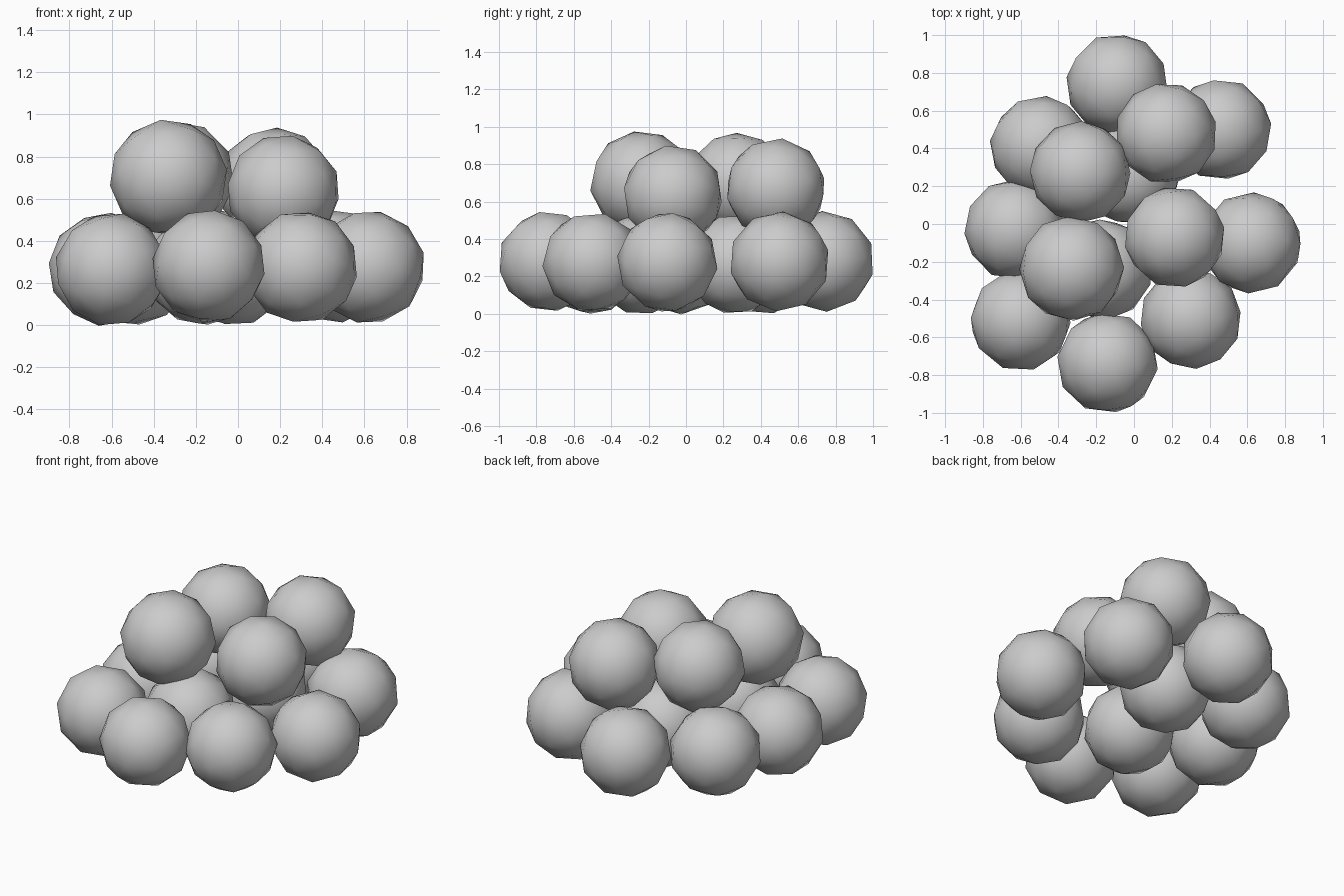
import bpy, math, random

if "Cube" in bpy.data.objects:
    bpy.data.objects.remove(bpy.data.objects["Cube"])

random.seed(4)
R = 0.27

# Ball centres: a ground layer and a layer resting in its hollows
lower = [(-0.09, 0.74, 0.28), (0.46, 0.50, 0.28), (0.62, -0.10, 0.275),
         (0.30, -0.50, 0.275), (-0.14, -0.735, 0.28), (-0.60, -0.51, 0.265),
         (-0.63, -0.03, 0.265), (-0.495, 0.41, 0.265),
         (-0.02, 0.265, 0.265), (-0.17, -0.24, 0.265)]
upper = [(0.17, 0.48, 0.67), (-0.285, 0.275, 0.70),
         (-0.33, -0.235, 0.70), (0.215, -0.07, 0.635)]


def ball(name, centre, radius):
    """Coarse round ball, randomly turned, smooth shaded."""
    turn = [random.uniform(0, 2 * math.pi) for _ in range(3)]
    bpy.ops.mesh.primitive_ico_sphere_add(subdivisions=2, radius=radius,
                                          location=centre, rotation=turn)
    obj = bpy.context.object
    obj.name = name
    bpy.ops.object.shade_smooth()


for i, c in enumerate(lower):
    ball(f"lower_ball_{i + 1}", c, R)
for i, c in enumerate(upper):
    ball(f"upper_ball_{i + 1}", c, 0.28 if i == 2 else R)
